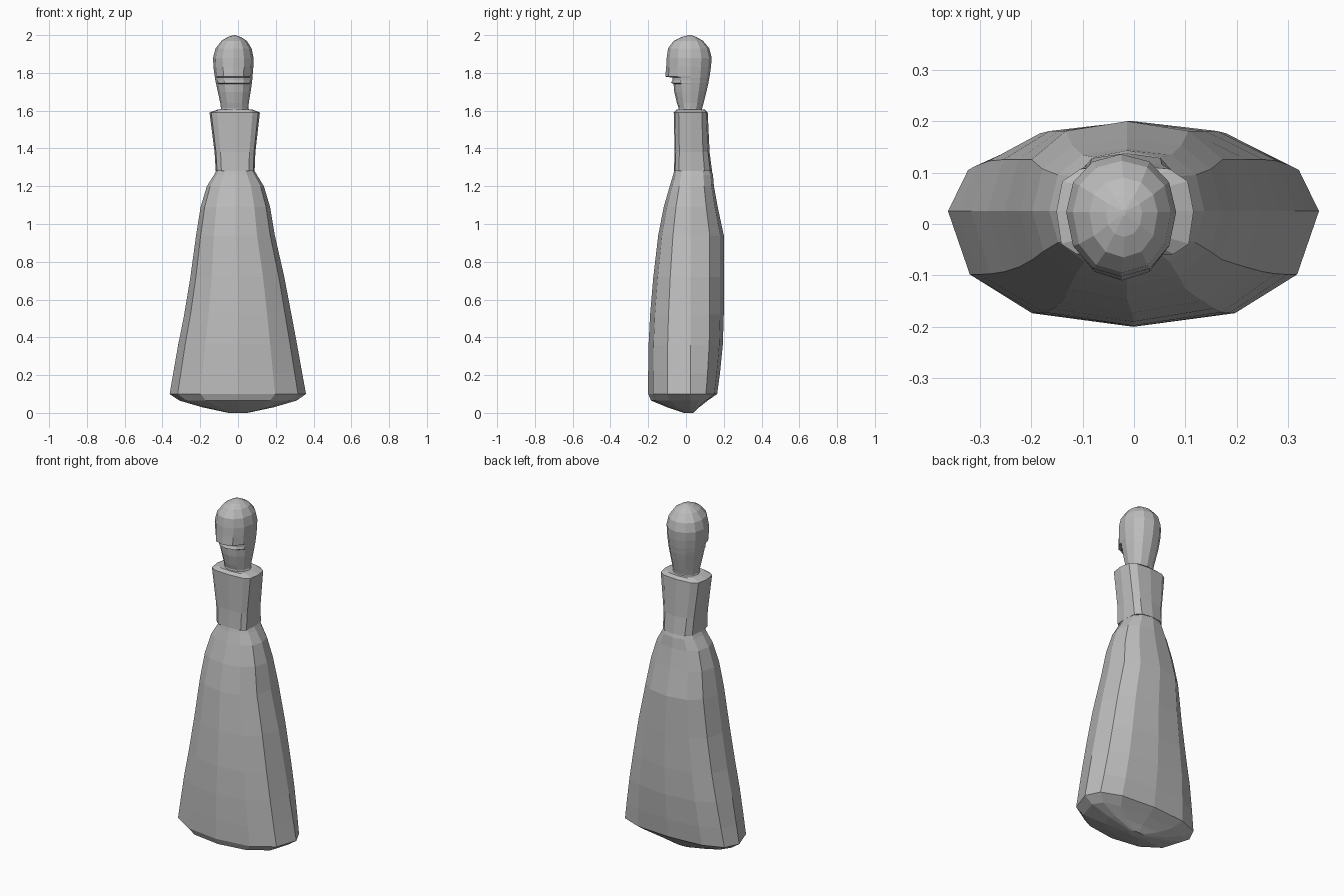
import bpy, bmesh, math

grey = bpy.data.materials.new("plain grey")
grey.diffuse_color = (0.5, 0.5, 0.5, 1)


def power(v, n):
    return math.copysign(abs(v) ** (2 / n), v) if abs(v) > 1e-6 else 0.0


def loft(name, rings, yc, n_front, n_back, sides=12):
    """Stack of oval rings, each (z, left, right, front, back)."""
    bm = bmesh.new()
    loops = []
    for z, xl, xr, yf, yb in rings:
        xc, rx = (xl + xr) / 2, (xr - xl) / 2
        loop = []
        for k in range(sides):
            a = 2 * math.pi * k / sides
            c, s = math.cos(a), math.sin(a)
            n = n_back if s > 0 else n_front
            ry = (yb - yc) if s > 0 else (yc - yf)
            loop.append(bm.verts.new((xc + rx * power(c, n), yc + ry * power(s, n), z)))
        loops.append(loop)
    for lo, hi in zip(loops, loops[1:]):
        for k in range(sides):
            m = (k + 1) % sides
            bm.faces.new((lo[k], lo[m], hi[m], hi[k]))
    bm.faces.new(loops[0][::-1])
    bm.faces.new(loops[-1])
    bmesh.ops.recalc_face_normals(bm, faces=bm.faces[:])
    me = bpy.data.meshes.new(name)
    bm.to_mesh(me)
    bm.free()
    me.materials.append(grey)
    ob = bpy.data.objects.new(name, me)
    bpy.context.collection.objects.link(ob)
    return ob


# Long flared skirt with a shallow bowl underneath
loft("skirt", [
    (0.00, -0.05, 0.05, -0.01, 0.04),
    (0.03, -0.19, 0.19, -0.10, 0.07),
    (0.065, -0.31, 0.31, -0.185, 0.115),
    (0.10, -0.362, 0.36, -0.20, 0.165),
    (0.21, -0.343, 0.34, -0.20, 0.18),
    (0.36, -0.317, 0.313, -0.198, 0.195),
    (0.52, -0.285, 0.283, -0.19, 0.20),
    (0.72, -0.252, 0.245, -0.173, 0.20),
    (0.94, -0.222, 0.195, -0.147, 0.20),
    (1.09, -0.198, 0.17, -0.118, 0.168),
    (1.20, -0.165, 0.137, -0.086, 0.148),
    (1.26, -0.127, 0.10, -0.068, 0.143),
    (1.285, -0.115, 0.086, -0.062, 0.135),
], 0.025, 2.3, 2.5)

# Fitted bodice widening to square shoulders
loft("bodice", [
    (1.28, -0.118, 0.088, -0.064, 0.138),
    (1.38, -0.124, 0.092, -0.06, 0.125),
    (1.59, -0.151, 0.116, -0.065, 0.115),
    (1.605, -0.11, 0.078, -0.05, 0.10),
], 0.025, 4.0, 3.2)

# Neck stub
loft("neck", [
    (1.59, -0.10, 0.066, -0.045, 0.09),
    (1.62, -0.087, 0.052, -0.037, 0.082),
], 0.022, 2, 2)

# Head with overhanging brow and recessed lower face
loft("head", [
    (1.61, -0.09, 0.055, -0.038, 0.085),
    (1.64, -0.094, 0.057, -0.048, 0.093),
    (1.70, -0.107, 0.067, -0.062, 0.108),
    (1.742, -0.116, 0.073, -0.066, 0.118),
    (1.747, -0.117, 0.074, -0.08, 0.119),
    (1.76, -0.12, 0.075, -0.072, 0.121),
    (1.775, -0.122, 0.077, -0.072, 0.124),
    (1.78, -0.123, 0.077, -0.11, 0.125),
    (1.83, -0.13, 0.081, -0.105, 0.132),
    (1.88, -0.132, 0.082, -0.102, 0.136),
    (1.93, -0.119, 0.072, -0.095, 0.123),
    (1.97, -0.087, 0.046, -0.065, 0.09),
    (1.99, -0.055, 0.016, -0.025, 0.055),
    (2.00, -0.022, -0.016, 0.015, 0.028),
], 0.023, 2.15, 2.1)
